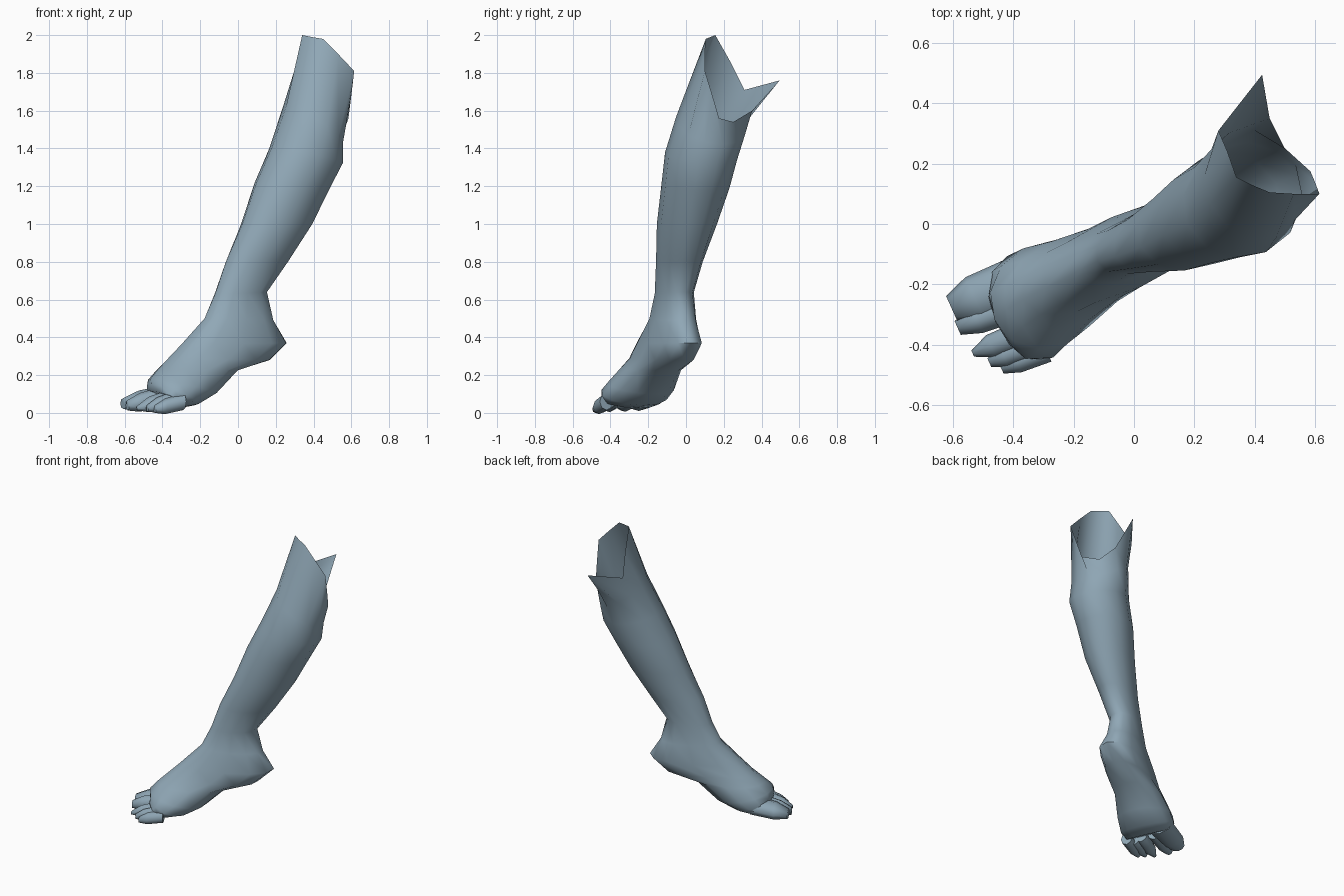
import bpy
import bmesh
from math import sin, cos, pi, radians, copysign
from mathutils import Vector

SIDES = 12
TOEWARD = Vector((-0.91, -0.41, 0))   # direction the foot points
OUTWARD = Vector((0.41, -0.91, 0))    # across the foot
UP = Vector((0, 0, 1))

if "Cube" in bpy.data.objects:
    bpy.data.objects.remove(bpy.data.objects["Cube"], do_unlink=True)

skin = bpy.data.materials.new("blue_grey")
skin.use_nodes = True
colour = (0.28, 0.39, 0.47, 1)
skin.diffuse_color = colour
skin.node_tree.nodes["Principled BSDF"].inputs["Base Color"].default_value = colour


def ring(centre, axis_a, axis_b, sides, power=1):
    """Ellipse spanned by two half axes; a power below one squares it off."""
    def shaped(value):
        return copysign(abs(value) ** power, value)
    angles = [2 * pi * i / sides for i in range(sides)]
    return [centre + axis_a * shaped(cos(t)) + axis_b * shaped(sin(t)) for t in angles]


def loft(name, rings, cap_start=False):
    """Skin a list of equal rings into one smooth object."""
    bm = bmesh.new()
    loops = [[bm.verts.new(p) for p in points] for points in rings]
    for low, high in zip(loops, loops[1:]):
        for i in range(len(low)):
            j = (i + 1) % len(low)
            bm.faces.new((low[i], low[j], high[j], high[i]))
    if cap_start:
        bm.faces.new(loops[0])
    bm.faces.new(loops[-1])
    bmesh.ops.recalc_face_normals(bm, faces=bm.faces)
    mesh = bpy.data.meshes.new(name)
    bm.to_mesh(mesh)
    bm.free()
    mesh.materials.append(skin)
    obj = bpy.data.objects.new(name, mesh)
    bpy.context.collection.objects.link(obj)
    bpy.ops.object.select_all(action="DESELECT")
    obj.select_set(True)
    bpy.context.view_layer.objects.active = obj
    bpy.ops.object.shade_smooth_by_angle(angle=radians(70))


# Torn open rim below the knee, starting at the shin
rim = [Vector(p) for p in (
    (.34, .155, 2), (.39, .13, 1.99), (.45, .105, 1.98), (.53, .10, 1.9),
    (.615, .10, 1.81), (.60, .14, 1.68), (.585, .175, 1.56), (.50, .25, 1.54),
    (.45, .35, 1.6), (.425, .495, 1.76), (.28, .31, 1.71), (.31, .24, 1.85))]

# Leg and foot sections:
# centre x, centre y, front z, back z, half length, half width, squareness power
sections = (
    (.395, .13, 1.62, 1.42, .155, .19, 1),     # upper calf
    (.36, .08, 1.4, 1.32, .20, .19, 1),
    (.285, .05, 1.22, 1.18, .205, .175, 1),
    (.205, .005, 1, 1, .20, .15, 1),
    (.10, -.035, .8, .8, .18, .11, 1),
    (.015, -.062, .63, .64, .15, .09, .95),    # ankle
    (.005, -.07, .5, .49, .20, .10, .9),
    (-.02, -.09, .365, .37, .305, .125, .85),  # heel
    (-.10, -.13, .29, .28, .295, .125, .85),
    (-.215, -.19, .23, .225, .23, .145, .95),  # arch
    (-.295, -.24, .18, .1, .185, .175, 1),
    (-.345, -.275, .15, .04, .125, .185, 1),   # ball of the foot
    (-.385, -.295, .115, .025, .08, .17, 1),
)
rings = [rim]
for x, y, front, back, length, width, power in sections:
    centre = Vector((x, y, (front + back) / 2))
    slope = TOEWARD * length + UP * (front - back) / 2
    rings.append(ring(centre, slope, OUTWARD * width, SIDES, power))
loft("lower_leg_and_foot", rings)


# Toes: tapered stubs from the ball of the foot to the tips
def toe(name, base, tip, width, height, blunt):
    base, tip = Vector(base), Vector(tip)
    steps = ((0, 1), (.65, .9), (1, blunt))
    rings = [ring(base.lerp(tip, t), OUTWARD * width * s, UP * height * s, 8)
             for t, s in steps]
    loft(name, rings, cap_start=True)


toe("big_toe", (-.38, -.195, .09), (-.605, -.28, .05), .09, .06, .5)
toe("second_toe", (-.40, -.275, .085), (-.585, -.345, .04), .05, .055, .5)
toe("third_toe", (-.36, -.36, .08), (-.535, -.43, .025), .045, .045, .25)
toe("fourth_toe", (-.34, -.405, .07), (-.48, -.46, .025), .04, .045, .4)
toe("little_toe", (-.29, -.42, .06), (-.44, -.48, .02), .04, .045, .45)
